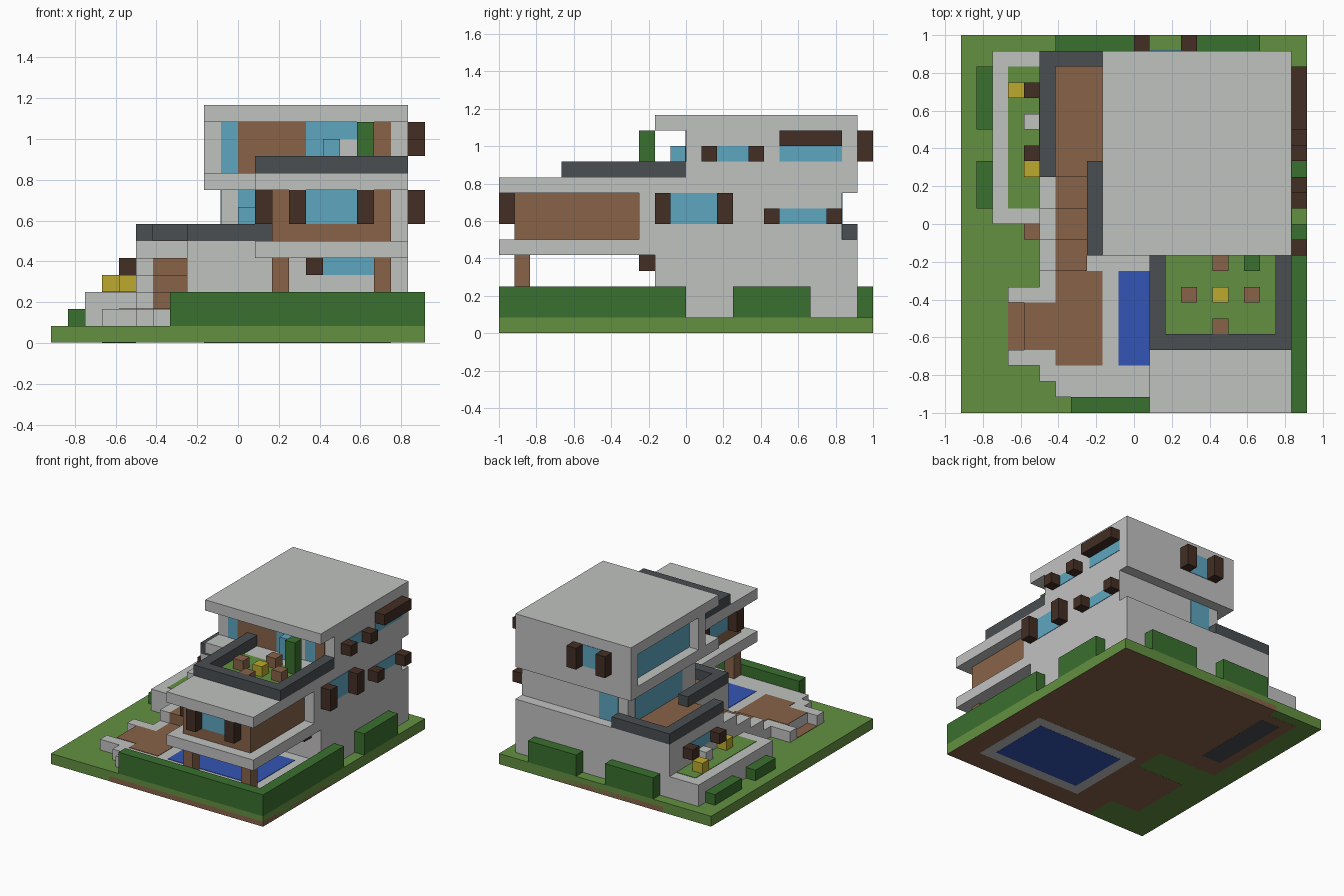
import bpy
import bmesh

UNIT = 1 / 12  # one block of the building grid

if "Cube" in bpy.data.objects:
    bpy.data.objects.remove(bpy.data.objects["Cube"], do_unlink=True)


def material(name, *rgb):
    linear = [((c / 255 + 0.055) / 1.055) ** 2.4 for c in rgb] + [1]
    mat = bpy.data.materials.new(name)
    mat.use_nodes = True
    mat.diffuse_color = linear
    mat.node_tree.nodes["Principled BSDF"].inputs["Base Color"].default_value = linear
    return mat


plaster = material("light grey plaster", 192, 194, 192)
grass = material("grass green", 99, 144, 65)
leaf = material("hedge green", 58, 112, 46)
wood = material("warm brown wood", 136, 99, 73)
dark_wood = material("dark brown wood", 67, 46, 36)
glass = material("window blue", 94, 166, 192)
water = material("pool blue", 51, 85, 181)
stone = material("dark grey stone", 74, 78, 81)
yellow = material("yellow", 188, 170, 45)


def box(name, mat, xs, ys, zs):
    """Block between grid limits on each axis."""
    spans = (xs, ys, zs)
    bm = bmesh.new()
    bmesh.ops.create_cube(bm, size=1)
    for v in bm.verts:
        for axis, (low, high) in enumerate(spans):
            v.co[axis] = (high if v.co[axis] > 0 else low) * UNIT
    mesh = bpy.data.meshes.new(name)
    bm.to_mesh(mesh)
    bm.free()
    mesh.materials.append(mat)
    obj = bpy.data.objects.new(name, mesh)
    bpy.context.collection.objects.link(obj)
    return obj


def cell(name, mat, x, y, z, height=1):
    box(name, mat, (x, x + 1), (y, y + 1), (z, z + height))


def plate(name, mat, axis, level, first, second):
    """Thin sheet lying on a plane of the given axis."""
    spans = [first, second]
    spans.insert(axis, (level - 0.04, level + 0.04))
    box(name, mat, *spans)


def window(name, axis, level, side, span, zs, shutters=True):
    """Glass sheet with a one block shutter at each end."""
    plate(name + "_glass", glass, axis, level, span, zs)
    if shutters:
        depth = tuple(sorted((level, level + side)))
        for label, start in (("a", span[0] - 1), ("b", span[1])):
            spans = [(start, start + 1), zs]
            spans.insert(axis, depth)
            box(name + "_shutter_" + label, dark_wood, *spans)


# Ground and its underside
box("lawn", grass, (-11, 11), (-12, 12), (0.03, 1))
for xs, ys in (((-6, 11), (0, 12)), ((-3, 11), (-3, 0)), ((-8, 11), (-9, -3)),
               ((-5, 11), (-12, -9)), ((-9, -6), (0, 11))):
    box("soil", wood, xs, ys, (0.02, 0.5))
box("planter_base", stone, (-8, -6), (2, 10), (0.01, 0.5))
box("pool_rim_base", plaster, (-2, 9), (-10, -2), (0.01, 0.5))
box("pool_base", water, (-1, 8), (-9, -3), (0, 0.5))

# Patio, pool and posts
for xs, ys in (((-7, 10), (-9, -4)), ((-6, 10), (-10, -9)), ((-6, 10), (-4, -2)),
               ((-5, 10), (-11, -10)), ((-8, -7), (-9, -8)), ((-8, -7), (-5, -4))):
    box("patio_rim", plaster, xs, ys, (1, 2))
plate("patio_step", wood, 2, 1, (-8, -7), (-8, -5))
plate("patio_path", wood, 2, 2, (-7, -5), (-8, -5))
plate("patio_deck", wood, 2, 2, (-5, -2), (-9, -3))
plate("pool", water, 2, 2, (-1, 8), (-9, -3))
for x in (2, 8):
    cell("balcony_post", wood, x, -11, 2, 3)

# Hedges
box("front_hedge", leaf, (-4, 11), (-12, -11), (1, 3))
for ys in ((-11, 0), (3, 8)):
    box("right_hedge", leaf, (10, 11), ys, (1, 3))
for xs in ((-5, 0), (3, 8)):
    box("back_hedge", leaf, xs, (11, 12), (1, 3))
for ys in ((1, 4), (6, 10)):
    box("left_hedge", leaf, (-10, -9), ys, (1, 2))

# Left planter with flowers
box("planter", plaster, (-9, -6), (0, 11), (1, 3))
plate("planter_grass", grass, 2, 3, (-8, -6), (1, 10))
cell("flower", yellow, -8, 8, 3)
cell("flower", yellow, -7, 3, 3)
cell("flower", plaster, -7, 6, 3)
cell("garden_block", wood, -7, -1, 1)

# Outside stair
for step in range(3):
    y = 2 * step - 3
    box("stair_wall", plaster, (-6, -5), (y, y + 2), (1, step + 3))
    box("stair_tread", wood, (-5, -3), (y, y + 2), (1, step + 3))

# Ground floor
box("ground_floor", plaster, (-3, 10), (-2, 11), (1, 6))
box("ground_floor_side", plaster, (-6, -3), (3, 11), (1, 6))
window("ground_front", 1, -2, -1, (5, 8), (4, 5))
window("ground_left", 0, -6, -1, (5, 8), (4, 5))

# Side terrace with dark parapets
plate("terrace_floor", wood, 2, 6, (-5, -1), (3, 10))
plate("terrace_walk", wood, 2, 6, (-2, 2), (-1, 3))
for xs, ys in (((-6, -5), (3, 11)), ((-5, 0), (10, 11)),
               ((-3, -2), (-1, 4)), ((-3, 2), (-2, -1))):
    box("terrace_parapet", stone, xs, ys, (6, 7))

# Middle floor
box("front_slab", plaster, (1, 10), (-12, -2), (5, 6))
box("middle_floor", plaster, (-1, 10), (0, 10), (6, 9))
box("middle_side_wall", plaster, (9, 10), (-3, 0), (6, 9))
box("front_room", wood, (2, 9), (-11, 0), (6, 9))
window("middle_front", 1, -11, -1, (4, 7), (7, 9))
window("middle_left", 0, 2, -1, (-9, -5), (7, 9))
window("middle_right_front", 0, 10, 1, (-1, 2), (7, 9))
window("middle_right_back", 0, 10, 1, (6, 9), (7, 8))
window("terrace_side", 0, -1, -1, (2, 9), (6, 9), False)
window("terrace_front", 1, 0, -1, (0, 2), (6, 9), False)
window("terrace_back", 1, 10, 1, (0, 2), (6, 9), False)
cell("terrace_seat", glass, 0, -1, 6, 2)

# Upper floor
box("upper_slab_front", plaster, (1, 10), (-12, -2), (9, 10))
box("upper_slab", plaster, (-2, 10), (-2, 11), (9, 10))
box("upper_floor", plaster, (-1, 10), (0, 11), (10, 13))
for y in (0, 10):
    cell("upper_left_pier", plaster, -2, y, 10, 3)
box("roof", plaster, (-2, 10), (-2, 11), (13, 14))
window("upper_left", 0, -1, -1, (1, 10), (10, 13), False)
for xs, mat in (((-1, 0), glass), ((0, 4), wood), ((4, 8), glass), ((8, 9), wood)):
    plate("upper_front_panel", mat, 1, 0, xs, (10, 13))
window("upper_right_front", 0, 10, 1, (2, 4), (11, 12))
window("upper_right_back", 0, 10, 1, (6, 10), (11, 12), False)
box("upper_right_awning", dark_wood, (10, 11), (6, 10), (12, 13))
window("upper_back", 1, 11, 1, (1, 3), (11, 13))

# Roof garden
plate("roof_grass", grass, 2, 10, (2, 9), (-7, -2))
for xs, ys in (((1, 2), (-7, 0)), ((9, 10), (-7, 0)), ((1, 10), (-8, -7))):
    box("roof_parapet", stone, xs, ys, (10, 11))
for x, y in ((3, -5), (7, -5), (5, -7), (5, -3)):
    cell("garden_stool", wood, x, y, 10)
cell("garden_table", yellow, 5, -5, 10)
cell("tall_shrub", leaf, 7, -3, 10, 3)
cell("garden_seat", glass, 5, -1, 10, 2)
plate("window_panel", plaster, 1, -0.04, (6, 7), (10, 12))
